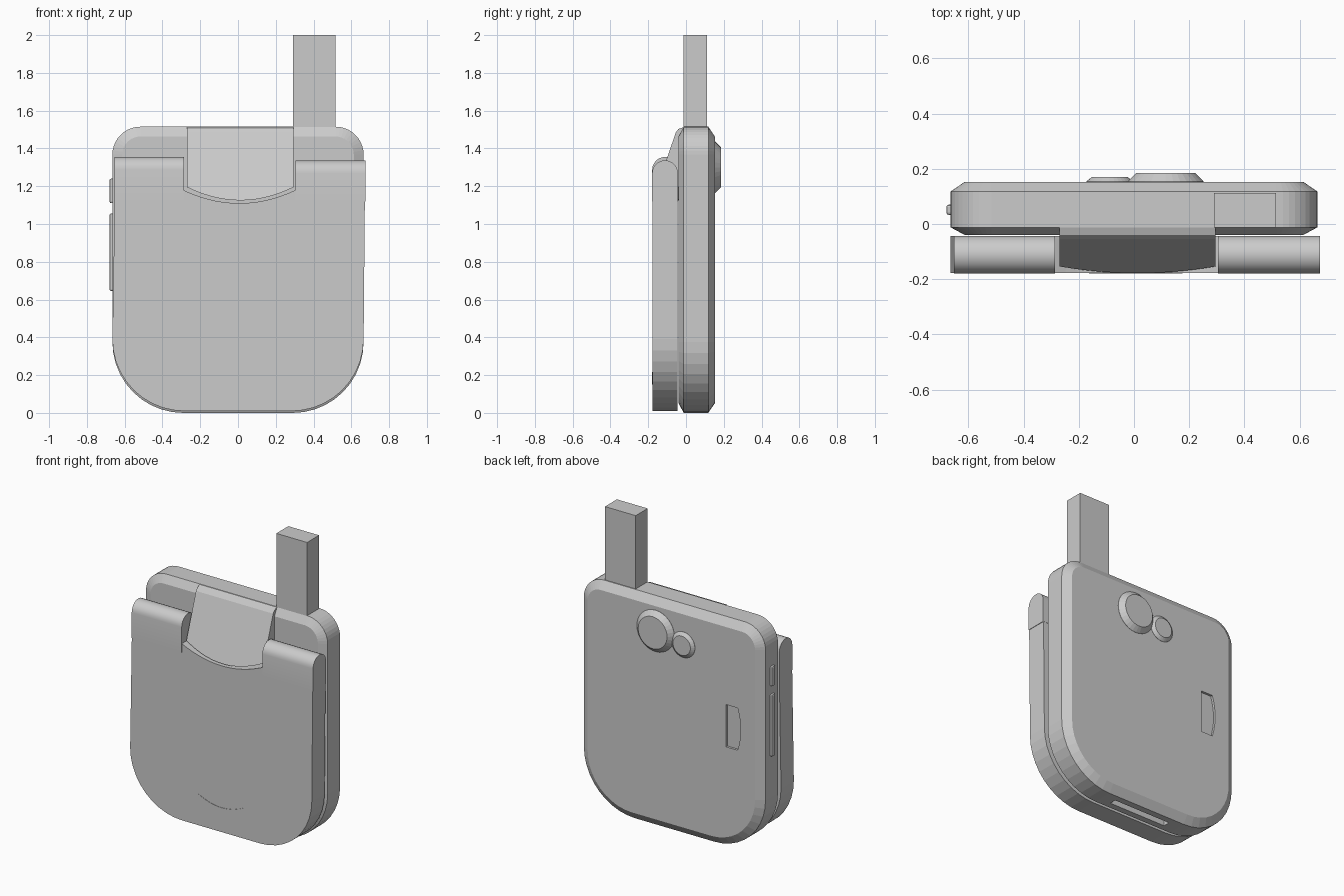
import bpy, bmesh, math

if "Cube" in bpy.data.objects:
    bpy.data.objects.remove(bpy.data.objects["Cube"], do_unlink=True)

GREY = (0.6, 0.6, 0.6, 1)
mat = bpy.data.materials.new("plain grey")
mat.use_nodes = True
mat.diffuse_color = GREY
mat.node_tree.nodes["Principled BSDF"].inputs["Base Color"].default_value = GREY


def finish(name, bm):
    bmesh.ops.recalc_face_normals(bm, faces=bm.faces)
    me = bpy.data.meshes.new(name)
    bm.to_mesh(me)
    bm.free()
    ob = bpy.data.objects.new(name, me)
    me.materials.append(mat)
    bpy.context.collection.objects.link(ob)
    return ob


def loft_mesh(rings):
    """Join equal-length rings of 3D points and cap both ends."""
    bm = bmesh.new()
    loops = [[bm.verts.new(p) for p in r] for r in rings]
    n = len(loops[0])
    for a, b in zip(loops, loops[1:]):
        for i in range(n):
            j = (i + 1) % n
            bm.faces.new((a[i], a[j], b[j], b[i]))
    bm.faces.new(loops[0])
    bm.faces.new(loops[-1])
    return bm


def prism(name, pts, y0, y1):
    """Outline in x, z pushed through y."""
    return finish(name, loft_mesh([[(x, y, z) for x, z in pts] for y in (y0, y1)]))


def arc(cx, cz, r, a0, a1, n=10):
    angles = [math.radians(a0 + (a1 - a0) * i / n) for i in range(n + 1)]
    return [(cx + r * math.cos(a), cz + r * math.sin(a)) for a in angles]


def bow(x0, x1, z_end, z_mid, n=14):
    """Parabolic curve from x0 to x1."""
    out = []
    for i in range(n + 1):
        t = i / n
        out.append((x0 + (x1 - x0) * t, z_mid + (z_end - z_mid) * (2 * t - 1) ** 2))
    return out


def box(name, x, y, z, bevel=0.0):
    ob = prism(name, [(x[0], z[0]), (x[1], z[0]), (x[1], z[1]), (x[0], z[1])], *y)
    if bevel:
        m = ob.modifiers.new("bevel", "BEVEL")
        m.width, m.segments = bevel, 2
    return ob


def cut(ob, cutter):
    m = ob.modifiers.new("cut", "BOOLEAN")
    m.operation, m.solver, m.object = "DIFFERENCE", "EXACT", cutter
    bpy.context.view_layer.objects.active = ob
    bpy.ops.object.modifier_apply(modifier=m.name)
    bpy.data.objects.remove(cutter, do_unlink=True)


def smooth(ob):
    bpy.ops.object.select_all(action="DESELECT")
    ob.select_set(True)
    bpy.context.view_layer.objects.active = ob
    bpy.ops.object.shade_smooth_by_angle(angle=math.radians(30))


# Main body: rounded slab with chamfered front and back rims
def body_ring(y, inset):
    big, small = 0.375, 0.148
    w, top = 0.665, 1.515
    rb, rs = big - inset, small - inset
    pts = (arc(w - big, big, rb, -90, 0) + arc(w - small, top - small, rs, 0, 90)
           + arc(small - w, top - small, rs, 90, 180) + arc(big - w, big, rb, 180, 270))
    return [(x, y, z) for x, z in pts]


body = finish("body", loft_mesh([body_ring(-0.04, 0.052), body_ring(-0.012, 0),
                                 body_ring(0.118, 0), body_ring(0.153, 0.052)]))

# Charging port in the bottom and finger recess in the back
cut(body, box("port_cutter", (-0.21, 0.21), (0.03, 0.075), (-0.1, 0.04)))
recess = [(-0.4, 0.95), (-0.4, 0.67)]
recess += [(x, z) for z, x in bow(0.67, 0.95, -0.485, -0.507, 8)]
cut(body, prism("recess_cutter", recess, 0.138, 0.2))

# Antenna
box("antenna", (0.29, 0.515), (-0.013, 0.112), (1.48, 2.0))

# Folding lid with a curved notch in its top edge
lid_pts = (arc(-0.285, 0.39, 0.38, 180, 270) + arc(0.285, 0.39, 0.38, 270, 360)
           + [(0.672, 1.18)] + bow(0.305, -0.29, 1.18, 1.11) + [(-0.652, 1.18)])
prism("lid", lid_pts, -0.178, -0.044)

# Round-topped hinge knuckles on each side of the notch
for name, x0, x1, top in (("hinge_knuckle_right", -0.653, -0.287, 1.355),
                          ("hinge_knuckle_left", 0.304, 0.675, 1.337)):
    r = 0.068
    side = [(-0.111 - r, 1.12)] + arc(-0.111, top - r, r, 180, 0, 12) + [(-0.111 + r, 1.12)]
    smooth(finish(name, loft_mesh([[(x, y, z) for y, z in side] for x in (x0, x1)])))

# Sloped hinge cover between the knuckles
cover_pts = bow(-0.27, 0.295, 1.195, 1.125) + [(0.295, 1.513), (-0.27, 1.513)]
bm = loft_mesh([[(x, y, z) for x, z in cover_pts] for y in (-0.1, 0.0)])
for h in (1.485, 1.503):
    bmesh.ops.bisect_plane(bm, geom=bm.verts[:] + bm.edges[:] + bm.faces[:],
                           plane_co=(0, 0, h), plane_no=(0, 0, 1))
for v in bm.verts:
    if v.co.y < -0.05:
        slope = -0.178 + (v.co.z - 1.125) * 0.345
        v.co.y = slope if v.co.z < 1.49 else (-0.04 if v.co.z < 1.51 else -0.012)
finish("hinge_cover", bm)

# Crescent thumb mark on the lid
crescent = bow(-0.163, 0.175, 0.217, 0.15) + bow(0.175, -0.163, 0.217, 0.172)[1:-1]
prism("thumb_mark", crescent, -0.18, -0.175)

# Rear lenses with tapered rims
for name, x, z, r0, r1, y in (("large_lens", 0.115, 1.3, 0.137, 0.106, 0.185),
                              ("small_lens", -0.088, 1.263, 0.085, 0.064, 0.171)):
    rings = []
    for radius, depth in ((r0, 0.14), (r0, 0.154), (r1, y)):
        rings.append([(px, depth, pz) for px, pz in arc(x, z, radius, 0, 360, 32)[:-1]])
    finish(name, loft_mesh(rings))

# Side buttons
box("volume_button", (-0.68, -0.65), (0.033, 0.07), (0.645, 1.055), 0.008)
box("power_button", (-0.68, -0.65), (0.033, 0.07), (1.11, 1.24), 0.008)
